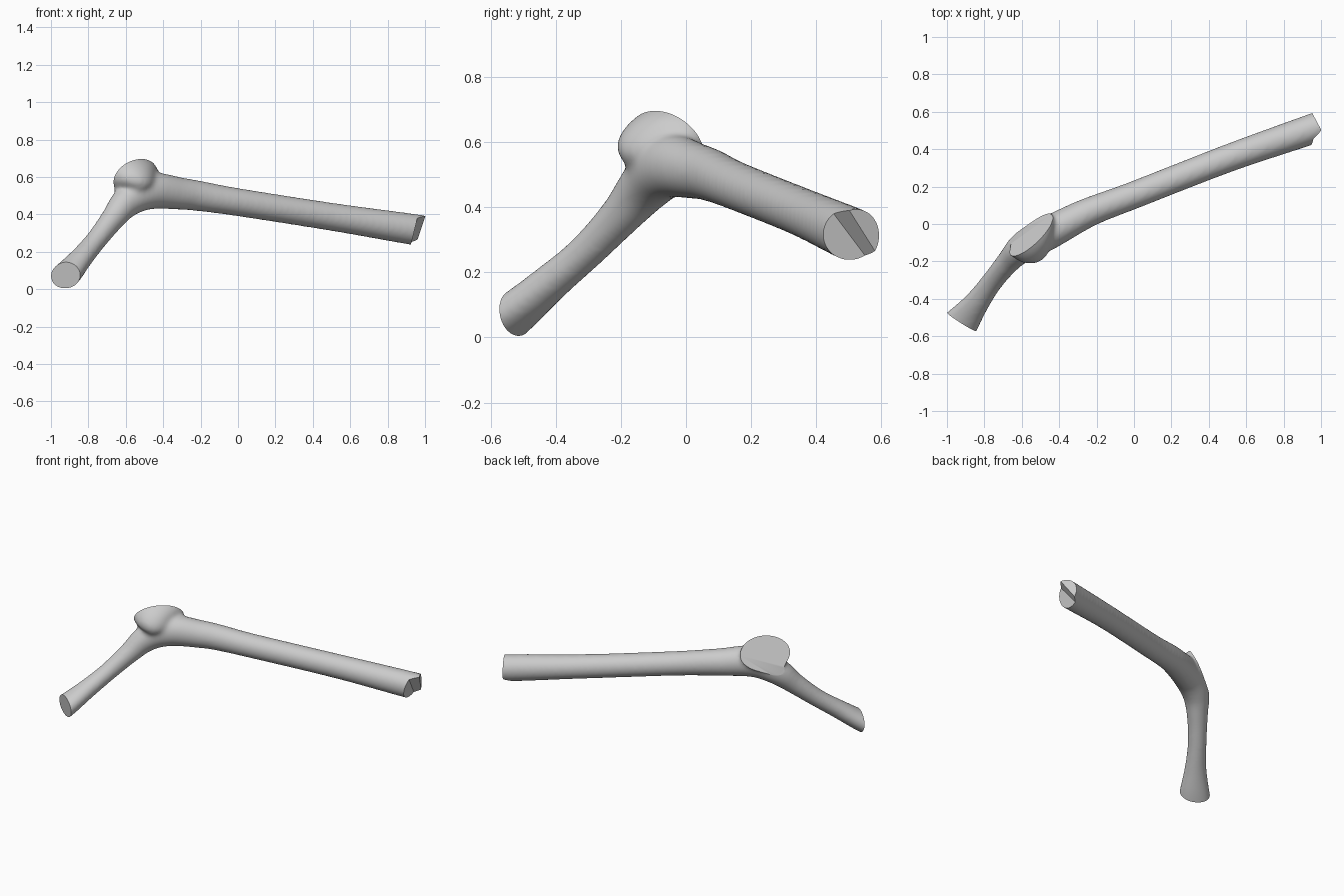
import bpy, bmesh, math
from mathutils import Vector

if "Cube" in bpy.data.objects:
    bpy.data.objects.remove(bpy.data.objects["Cube"])

bark = bpy.data.materials.new("wood_grey")
bark.diffuse_color = (0.6, 0.6, 0.6, 1)
bark.use_nodes = True
bark.node_tree.nodes["Principled BSDF"].inputs["Base Color"].default_value = bark.diffuse_color
SIDES = 32
UP = Vector((0, 0, 1))


def catmull(a, b, c, d, t):
    return 0.5 * (2 * b + (c - a) * t + (2 * a - 5 * b + 4 * c - d) * t * t
                  + (3 * b - a - 3 * c + d) * t ** 3)


def tube(bm, stations, steps=6):
    """Smooth closed tube through stations of (centre, half width, half height)."""
    pts = [Vector(s) for s in stations]
    fine = []
    for i in range(len(pts) - 1):
        a, d = pts[max(i - 1, 0)], pts[min(i + 2, len(pts) - 1)]
        fine += [catmull(a, pts[i], pts[i + 1], d, k / steps) for k in range(steps)]
    fine.append(pts[-1])
    rings = []
    for i, p in enumerate(fine):
        ahead, behind = fine[min(i + 1, len(fine) - 1)], fine[max(i - 1, 0)]
        along = (ahead.to_3d() - behind.to_3d()).normalized()
        side = along.cross(UP).normalized()
        top = side.cross(along)
        rings.append([bm.verts.new(p.to_3d()
                                   + side * p[3] * math.cos(2 * math.pi * k / SIDES)
                                   + top * p[4] * math.sin(2 * math.pi * k / SIDES))
                      for k in range(SIDES)])
    for r, s in zip(rings, rings[1:]):
        for k in range(SIDES):
            j = (k + 1) % SIDES
            bm.faces.new((r[k], r[j], s[j], s[k]))
    bm.faces.new(rings[0])
    bm.faces.new(rings[-1])


def make_object(name, bm):
    bmesh.ops.recalc_face_normals(bm, faces=bm.faces[:])
    mesh = bpy.data.meshes.new(name)
    bm.to_mesh(mesh)
    bm.free()
    ob = bpy.data.objects.new(name, mesh)
    bpy.context.collection.objects.link(ob)
    return ob


# Bent limb running from the low flared end over the knee to the broken end
bm = bmesh.new()
tube(bm, [(-1.0, -0.62, 0.01, 0.115, 0.075), (-0.92, -0.525, 0.076, 0.094, 0.064),
          (-0.84, -0.42, 0.165, 0.068, 0.058), (-0.76, -0.31, 0.26, 0.058, 0.056),
          (-0.67, -0.20, 0.375, 0.064, 0.066), (-0.59, -0.12, 0.47, 0.082, 0.085),
          (-0.47, -0.055, 0.525, 0.09, 0.098), (-0.3, 0.035, 0.51, 0.082, 0.086),
          (-0.2, 0.08, 0.497, 0.077, 0.081), (0, 0.155, 0.465, 0.074, 0.075),
          (0.5, 0.35, 0.387, 0.075, 0.075), (0.9, 0.49, 0.325, 0.081, 0.083),
          (1.1, 0.56, 0.295, 0.081, 0.083)])

# Sawn stub flaring out of the knee
cut = Vector((-0.55, -0.06, 0.60))
cut_n = Vector((-0.61, 0.64, 0.45)).normalized()
tube(bm, [(-0.505, -0.085, 0.53, 0.10, 0.07),
          (*(cut - cut_n * 0.03), 0.145, 0.1),
          (*(cut + cut_n * 0.02), 0.157, 0.11),
          (*(cut + cut_n * 0.08), 0.157, 0.11)])
branch = make_object("branch", bm)
bpy.context.view_layer.objects.active = branch
branch.select_set(True)

# Melt limb and stub into one skin
remesh = branch.modifiers.new("melt", 'REMESH')
remesh.mode, remesh.voxel_size = 'VOXEL', 0.012
soften = branch.modifiers.new("soften", 'SMOOTH')
soften.factor, soften.iterations = 0.5, 14
for m in (remesh.name, soften.name):
    bpy.ops.object.modifier_apply(modifier=m)

# Flat cuts: stub face, low end face, slanted outside of the broken end
bm = bmesh.new()
bm.from_mesh(branch.data)
tip = Vector((1.0, 0.505, 0.385))
for co, no in ((cut, cut_n),
               (Vector((-0.92, -0.525, 0.075)), Vector((-0.53, -0.85, -0.1))),
               (tip, Vector((0.88, 0.47, 0)))):
    bmesh.ops.bisect_plane(bm, geom=bm.verts[:] + bm.edges[:] + bm.faces[:], dist=1e-5,
                           plane_co=co, plane_no=no.normalized(), clear_outer=True)
    bmesh.ops.holes_fill(bm, edges=[e for e in bm.edges if e.is_boundary], sides=0)
bmesh.ops.recalc_face_normals(bm, faces=bm.faces[:])
bm.to_mesh(branch.data)
bm.free()

# Wedge that leaves the splintered notch at the broken end
p1, p2 = Vector((0.96, 0.45, 0.385)), Vector((0.93, 0.54, 0.265))
flat = (Vector((0.935, 0.43, 0.28)) - p1).normalized()
rise = (tip - p1).normalized()
ridge = p2 - p1
bm = bmesh.new()
for end in (p1 - ridge, p2 + ridge):
    for off in (Vector(), flat * 0.4, rise * 0.4, Vector((0.4, -0.1, -0.1))):
        bm.verts.new(end + off)
bmesh.ops.convex_hull(bm, input=bm.verts[:])
wedge = make_object("notch_cutter", bm)
wedge.hide_render = True
notch = branch.modifiers.new("notch", 'BOOLEAN')
notch.operation, notch.object, notch.solver = 'DIFFERENCE', wedge, 'EXACT'
bpy.ops.object.modifier_apply(modifier=notch.name)
bpy.data.objects.remove(wedge)

branch.data.materials.clear()
branch.data.materials.append(bark)
bpy.ops.object.shade_smooth_by_angle(angle=math.radians(35))
